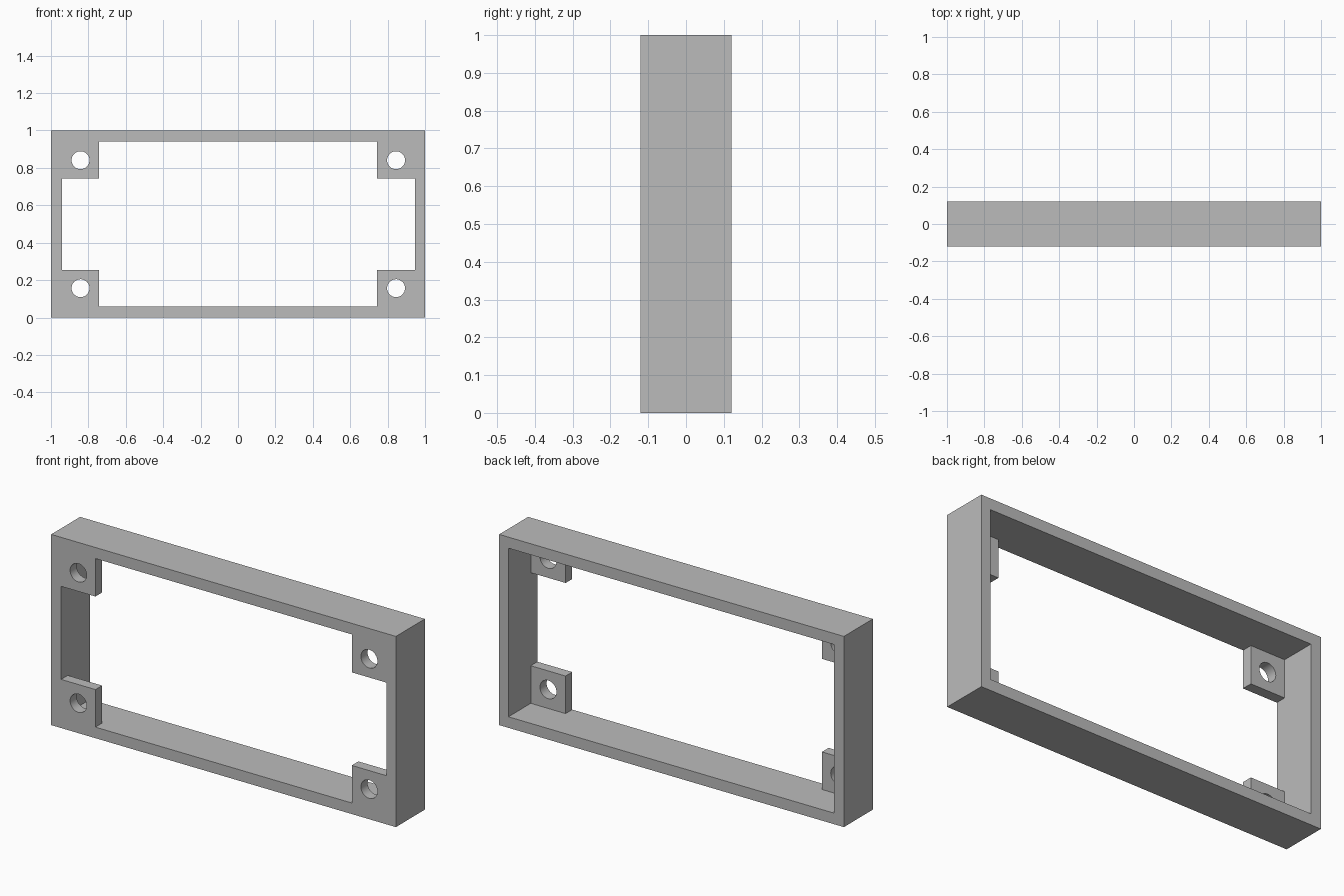
import bpy
import math

default = bpy.data.objects.get("Cube")
if default:
    bpy.data.objects.remove(default, do_unlink=True)

FRONT, BACK = -0.12, 0.12
PLATE = 0.055          # thickness of the corner tabs
HOLE = 0.048           # screw hole radius

# Single grey material
grey = bpy.data.materials.new("plain_grey")
grey.use_nodes = True
colour = (0.5, 0.5, 0.5, 1)
grey.diffuse_color = colour
grey.node_tree.nodes["Principled BSDF"].inputs["Base Color"].default_value = colour


def box(name, x, y, z):
    """Box spanning the given (low, high) ranges."""
    spans = (x, y, z)
    bpy.ops.mesh.primitive_cube_add(size=1)
    ob = bpy.context.object
    ob.name = name
    for v in ob.data.vertices:
        v.co = [s[0] if c < 0 else s[1] for c, s in zip(v.co, spans)]
    ob.data.materials.append(grey)
    return ob


def combine(target, tool, operation):
    """Apply a boolean and discard the tool object."""
    tool.hide_render = True
    mod = target.modifiers.new("combine", "BOOLEAN")
    mod.operation = operation
    mod.solver = "EXACT"
    mod.object = tool
    bpy.context.view_layer.objects.active = target
    bpy.ops.object.modifier_apply(modifier=mod.name)
    bpy.data.objects.remove(tool, do_unlink=True)


# Rectangular outer frame with a through opening
frame = box("mounting_frame", (-1, 1), (FRONT, BACK), (0, 1))
combine(frame, box("opening_cutter", (-0.942, 0.946), (-0.5, 0.5), (0.058, 0.942)),
        "DIFFERENCE")

# Corner tabs, sunk into the walls, each with a screw hole
for x_wall, x_edge, x_hole in ((-0.97, -0.743, -0.842), (0.97, 0.744, 0.845)):
    for z_wall, z_edge, z_hole in ((0.03, 0.255, 0.157), (0.97, 0.743, 0.841)):
        tab = box("corner_tab", sorted((x_wall, x_edge)), (FRONT, FRONT + PLATE),
                  sorted((z_wall, z_edge)))
        combine(frame, tab, "UNION")
        bpy.ops.mesh.primitive_cylinder_add(
            vertices=32, radius=HOLE, depth=0.4,
            location=(x_hole, FRONT, z_hole), rotation=(math.pi / 2, 0, 0))
        combine(frame, bpy.context.object, "DIFFERENCE")

# Smooth hole walls, crisp edges elsewhere
bpy.ops.object.select_all(action="DESELECT")
frame.select_set(True)
bpy.context.view_layer.objects.active = frame
bpy.ops.object.shade_smooth_by_angle(angle=math.radians(30))
